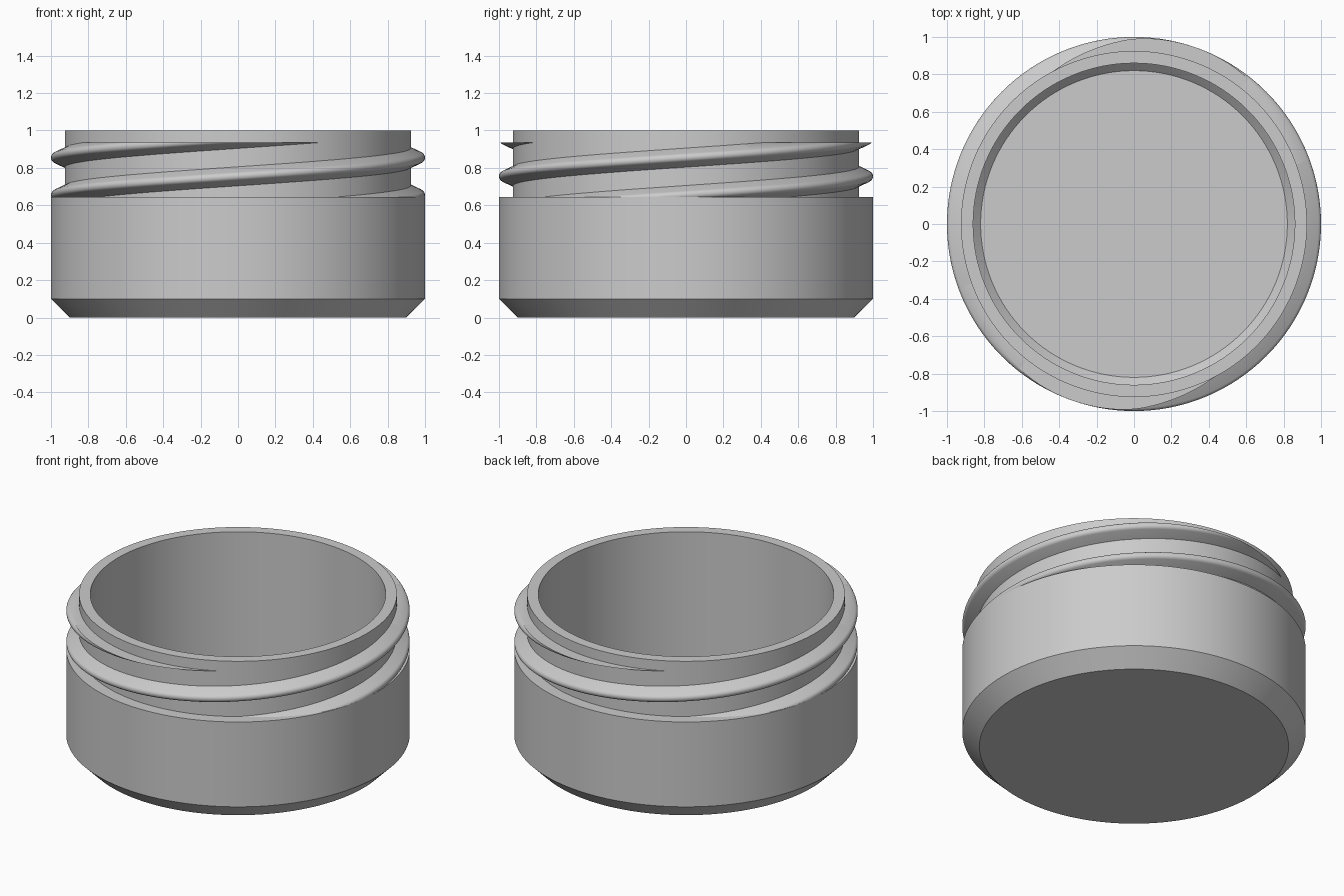
import bpy, bmesh
from math import cos, sin, tan, pi, radians

cube = bpy.data.objects.get("Cube")
if cube:
    bpy.data.objects.remove(cube, do_unlink=True)

GREY = (0.6, 0.6, 0.6, 1)
grey = bpy.data.materials.new("plain grey")
grey.use_nodes = True
grey.diffuse_color = GREY
grey.node_tree.nodes["Principled BSDF"].inputs["Base Color"].default_value = GREY

SHOULDER, THREAD_TOP = 0.645, 0.935   # heights that trim the thread
NECK, LEAD = 0.925, 0.4


def finish(bm, name):
    """Turn a bmesh into a shaded object."""
    bmesh.ops.recalc_face_normals(bm, faces=bm.faces)
    mesh = bpy.data.meshes.new(name)
    bm.to_mesh(mesh)
    bm.free()
    mesh.materials.append(grey)
    obj = bpy.data.objects.new(name, mesh)
    bpy.context.collection.objects.link(obj)
    bpy.ops.object.select_all(action='DESELECT')
    obj.select_set(True)
    bpy.context.view_layer.objects.active = obj
    bpy.ops.object.shade_smooth_by_angle(angle=radians(30))
    return obj


def lathe(name, profile, steps=128):
    """Spin a radius/height profile around the z axis."""
    bm = bmesh.new()
    verts = [bm.verts.new((r, 0, z)) for r, z in profile]
    edges = [bm.edges.new(pair) for pair in zip(verts, verts[1:])]
    bmesh.ops.spin(bm, geom=verts + edges, cent=(0, 0, 0), axis=(0, 0, 1),
                   angle=2 * pi, steps=steps, use_merge=False)
    bmesh.ops.remove_doubles(bm, verts=bm.verts, dist=0.0001)
    return finish(bm, name)


def thread_section():
    """Ridge cross-section: sloped flanks meeting a rounded crest."""
    rad, lim, root = 0.025, radians(65), 0.91
    arc = [-lim + 2 * lim * i / 8 for i in range(9)]
    crest = [(1 - rad + rad * cos(a), rad * sin(a)) for a in arc]
    r, z = crest[-1]
    foot = z + (r - root) * tan(radians(25))
    return [(root, -foot)] + crest + [(root, foot)]


def thread(name, turn, low=0.58, high=1.0, steps=144):
    """Sweep the ridge along a helix and trim it flat at both ends."""
    bm = bmesh.new()
    section = thread_section()
    rings = []
    for i in range(steps + 1):
        mid = low + (high - low) * i / steps
        a = (mid - 0.755) / LEAD * 2 * pi - pi / 2 + turn
        rings.append([bm.verts.new((r * cos(a), r * sin(a), mid + z)) for r, z in section])
    n = len(section)
    for one, two in zip(rings, rings[1:]):
        for k in range(n):
            m = (k + 1) % n
            bm.faces.new((one[k], one[m], two[m], two[k]))
    for height, up in ((SHOULDER, -1), (THREAD_TOP, 1)):
        cut = bmesh.ops.bisect_plane(
            bm, geom=bm.verts[:] + bm.edges[:] + bm.faces[:], dist=1e-5,
            plane_co=(0, 0, height), plane_no=(0, 0, up), clear_outer=True)
        # The flat upper run-out is capped; the lower one rests on the shoulder
        if up > 0:
            rim = [e for e in cut["geom_cut"] if isinstance(e, bmesh.types.BMEdge)]
            bmesh.ops.triangle_fill(bm, edges=rim, use_beauty=True, normal=(0, 0, 1))
    return finish(bm, name)


# Hollow jar: chamfered base, straight body, shoulder, neck and inner cavity
lathe("jar_body", [
    (0, 0), (0.9, 0), (1, 0.1), (1, SHOULDER), (NECK, SHOULDER), (NECK, 1),
    (0.86, 1), (0.86, 0.14), (0.82, 0.1), (0, 0.1)])

# Two-start screw thread around the neck
thread("first_thread", 0)
thread("second_thread", pi)
